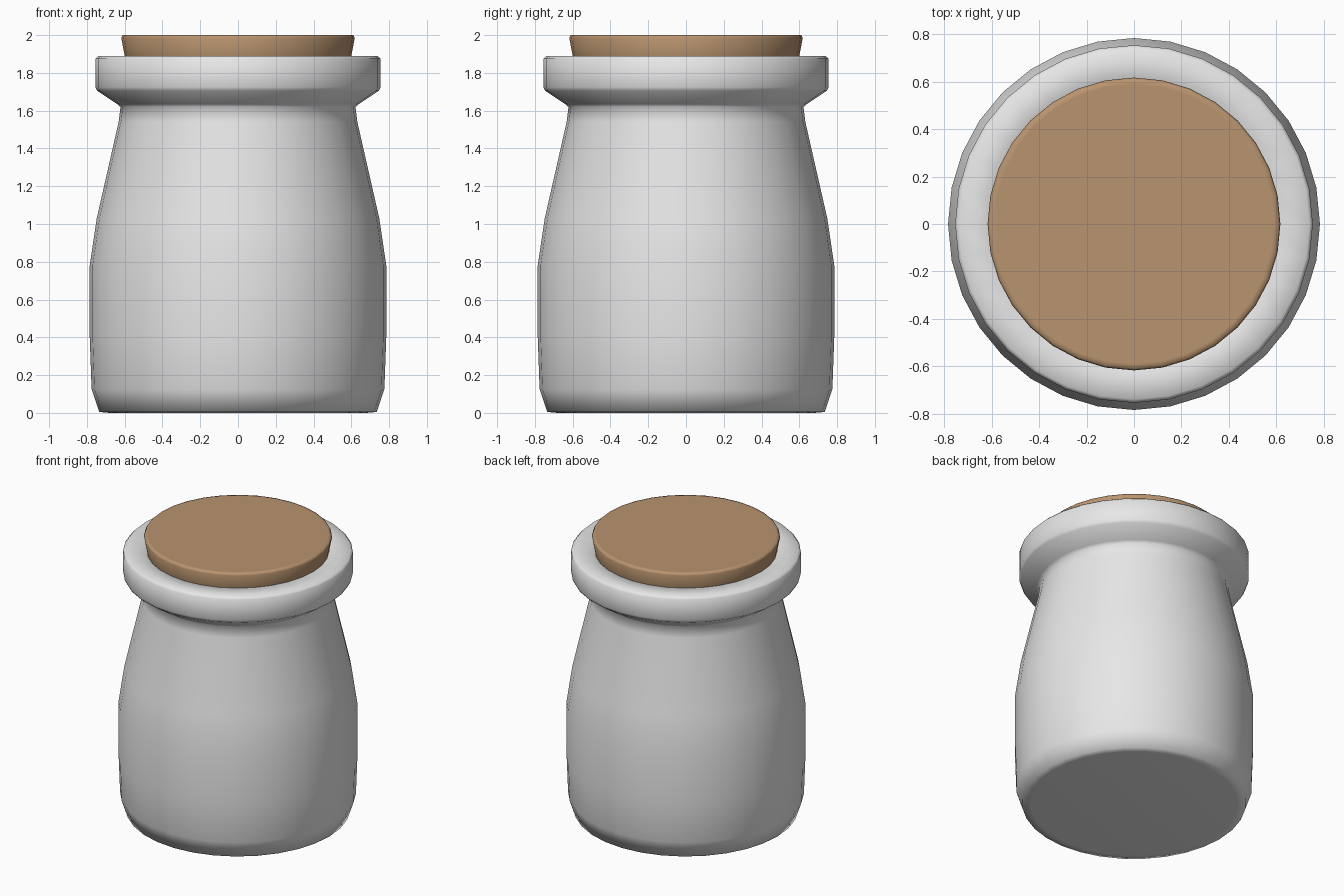
import bpy, bmesh, math

if "Cube" in bpy.data.objects:
    bpy.data.objects.remove(bpy.data.objects["Cube"])

SIDES = 32

def material(name, rgb):
    m = bpy.data.materials.new(name)
    m.diffuse_color = (*rgb, 1)
    m.use_nodes = True
    m.node_tree.nodes["Principled BSDF"].inputs["Base Color"].default_value = m.diffuse_color
    return m

def lathe(name, profile, mat, smooth_angle):
    """Revolve (radius, z) points about z; radius 0 closes to a pole."""
    bm = bmesh.new()
    rings = []
    for r, z in profile:
        if r == 0:
            rings.append([bm.verts.new((0, 0, z))] * SIDES)
        else:
            rings.append([bm.verts.new((r * math.cos(2 * math.pi * i / SIDES),
                                        r * math.sin(2 * math.pi * i / SIDES), z))
                          for i in range(SIDES)])
    for a, b in zip(rings, rings[1:]):
        for i in range(SIDES):
            j = (i + 1) % SIDES
            quad = list(dict.fromkeys((a[i], a[j], b[j], b[i])))
            bm.faces.new(quad)
    bmesh.ops.recalc_face_normals(bm, faces=bm.faces)
    me = bpy.data.meshes.new(name)
    bm.to_mesh(me)
    bm.free()
    me.materials.append(mat)
    ob = bpy.data.objects.new(name, me)
    bpy.context.collection.objects.link(ob)
    bpy.ops.object.select_all(action='DESELECT')
    ob.select_set(True)
    bpy.context.view_layer.objects.active = ob
    bpy.ops.object.shade_smooth_by_angle(angle=math.radians(smooth_angle))
    return ob

glass = material("pale_grey_glass", (0.8, 0.8, 0.8))
cork = material("brown_cork", (0.485, 0.296, 0.159))

# Jar: base, rounded body, neck, flared rim, then the inner wall and floor
lathe("jar", [
    (0, 0), (0.68, 0), (0.735, 0.005), (0.775, 0.125), (0.785, 0.4), (0.785, 0.78),
    (0.748, 1.03), (0.632, 1.54), (0.622, 1.62), (0.64, 1.635), (0.745, 1.705),
    (0.755, 1.725), (0.755, 1.875), (0.74, 1.89), (0.605, 1.89), (0.59, 1.875),
    (0.56, 1.58), (0.69, 1.0), (0.72, 0.75), (0.71, 0.14), (0.66, 0.07), (0, 0.07),
], glass, 80)

# Tapered stopper with softened edges
lathe("cork_stopper", [
    (0, 1.60), (0.54, 1.60), (0.555, 1.615), (0.60, 1.89),
    (0.618, 1.985), (0.61, 2.0), (0.59, 2.0), (0, 2.0),
], cork, 80)
